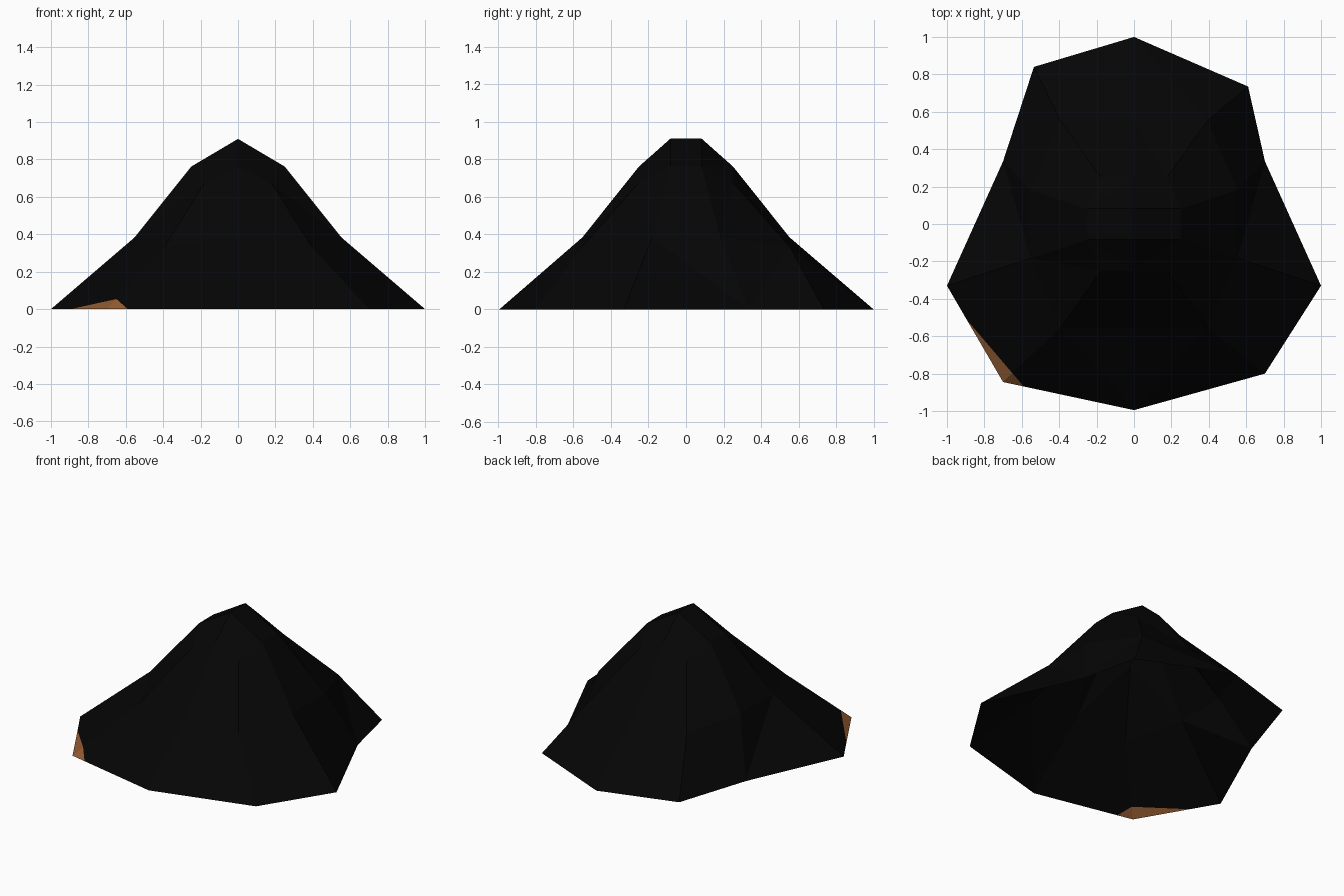
import bpy, bmesh
from mathutils import Vector

if "Cube" in bpy.data.objects:
    bpy.data.objects.remove(bpy.data.objects["Cube"])


def material(name, rgb):
    m = bpy.data.materials.new(name)
    m.diffuse_color = (*rgb, 1)
    m.use_nodes = True
    m.node_tree.nodes["Principled BSDF"].inputs["Base Color"].default_value = m.diffuse_color
    return m


# Ring outline: a 3 x 4 grid border with pulled-in, sagging corners
OUTLINE = [(0, -1), (.71, -1), (1, -.33), (1, .33), (.71, 1),
           (0, 1), (-.71, 1), (-1, .33), (-1, -.33), (-.71, -1)]
# Uneven ground hem
HEM = [(0, -.995), (.7, -.8), (1, -.33), (.7, .335), (.61, .735),
       (0, 1), (-.535, .84), (-.7, .335), (-1, -.33), (-.7, -.845)]
CORNERS = (1, 4, 6, 9)

bm = bmesh.new()


def ring(points, scale, z, sag=0):
    return [bm.verts.new((x * scale, y * scale, z - sag * (i in CORNERS)))
            for i, (x, y) in enumerate(points)]


# Open sloping shell: hem, middle ring, upper ring
rings = [ring(HEM, 1, 0), ring(OUTLINE, .553, .383, .05),
         ring(OUTLINE, .25, .762, .085)]
for lo, hi in zip(rings, rings[1:]):
    for i in range(10):
        j = (i + 1) % 10
        bm.faces.new((lo[i], lo[j], hi[j], hi[i]))

# Short ridge on top
a = bm.verts.new((0, -.083, .91))
b = bm.verts.new((0, .083, .91))
r = rings[-1]
for f in ((r[0], r[1], r[2], a), (a, r[2], r[3], b), (b, r[3], r[4], r[5]),
          (b, r[5], r[6], r[7]), (a, b, r[7], r[8]), (r[0], a, r[8], r[9])):
    bm.faces.new(f)

# Brown patch: cut off the front left corner of the hem
bmesh.ops.triangulate(bm, faces=bm.faces[:])
origin, normal = Vector((-.87, -.54, 0)), Vector((-.34, -.29, 0)).normalized()
bmesh.ops.bisect_plane(bm, geom=bm.verts[:] + bm.edges[:] + bm.faces[:],
                       plane_co=origin, plane_no=normal)
for f in bm.faces:
    f.smooth = False
    f.material_index = int((f.calc_center_median() - origin).dot(normal) > 0)

mesh = bpy.data.meshes.new("mound_shell")
bm.to_mesh(mesh)
bm.free()
mesh.materials.append(material("soft black", (.0015, .0015, .0015)))
mesh.materials.append(material("brown", (.29, .105, .03)))
obj = bpy.data.objects.new("mound_shell", mesh)
bpy.context.collection.objects.link(obj)
